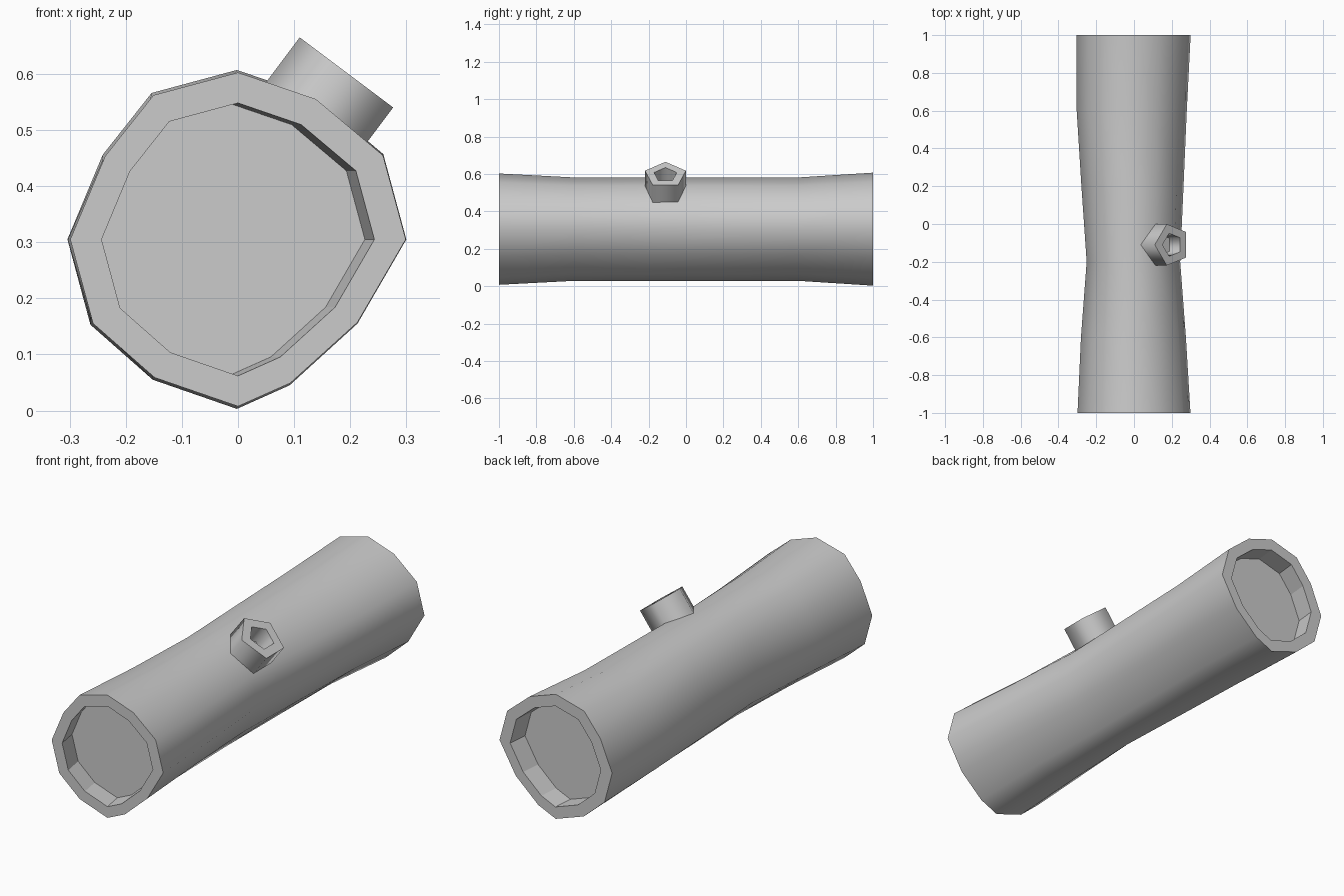
import bpy, bmesh, math
from mathutils import Vector

if "Cube" in bpy.data.objects:
    bpy.data.objects.remove(bpy.data.objects["Cube"])

# Irregular twelve-sided log section (x, z) around its centre
CZ = 0.305
SECTION = [(0, .302), (-.152, .261), (-.239, .151), (-.302, 0), (-.261, -.152), (-.15, -.25),
           (0, -.302), (.094, -.26), (.215, -.15), (.302, 0), (.261, .152), (.14, .254)]


def skin(name, rings, smooth_spans):
    """Join a list of vertex loops, capping both ends; listed spans are smooth."""
    bm = bmesh.new()
    loops = [[bm.verts.new(p) for p in ring] for ring in rings]
    n = len(loops[0])
    for k, (a, b) in enumerate(zip(loops, loops[1:])):
        for i in range(n):
            j = (i + 1) % n
            f = bm.faces.new((a[i], a[j], b[j], b[i]))
            f.smooth = k in smooth_spans
    bm.faces.new(loops[0])
    bm.faces.new(loops[-1])
    bmesh.ops.recalc_face_normals(bm, faces=bm.faces[:])
    me = bpy.data.meshes.new(name)
    bm.to_mesh(me)
    bm.free()
    ob = bpy.data.objects.new(name, me)
    bpy.context.collection.objects.link(ob)
    return ob


def log_ring(y, cx, sx, sz):
    return [Vector((cx + x * sx, y, CZ + z * sz)) for x, z in SECTION]


# Log: recess floor, rim, waisted bark, rim, recess floor
rings = [log_ring(*r) for r in [
    (-.9, -.017, .805, .805), (-1, 0, .805, .805), (-1, 0, .99, .985),
    (-.6, -.003, .92, .915), (-.2, -.003, .82, .915), (.2, -.008, .895, .915),
    (.6, -.012, .965, .915), (1, -.002, 1, 1), (1, 0, .805, .81), (.9, -.01, .805, .805)]]
skin("log", rings, range(2, 7))

# Branch stub: hollow five-sided tube leaning to the right
AXIS = Vector((.6, 0, .8))
POINT = Vector((-.8, 0, .6))
TIP = Vector((.202, -.11, .596))


def stub_ring(radius, depth):
    return [TIP - AXIS * depth + radius * (POINT * math.cos(a) + Vector((0, 1, 0)) * math.sin(a))
            for a in (math.tau * i / 5 for i in range(5))]


skin("branch_stub", [stub_ring(.115, .2), stub_ring(.115, 0), stub_ring(.064, 0),
                     stub_ring(.06, .09)], (0, 2))
